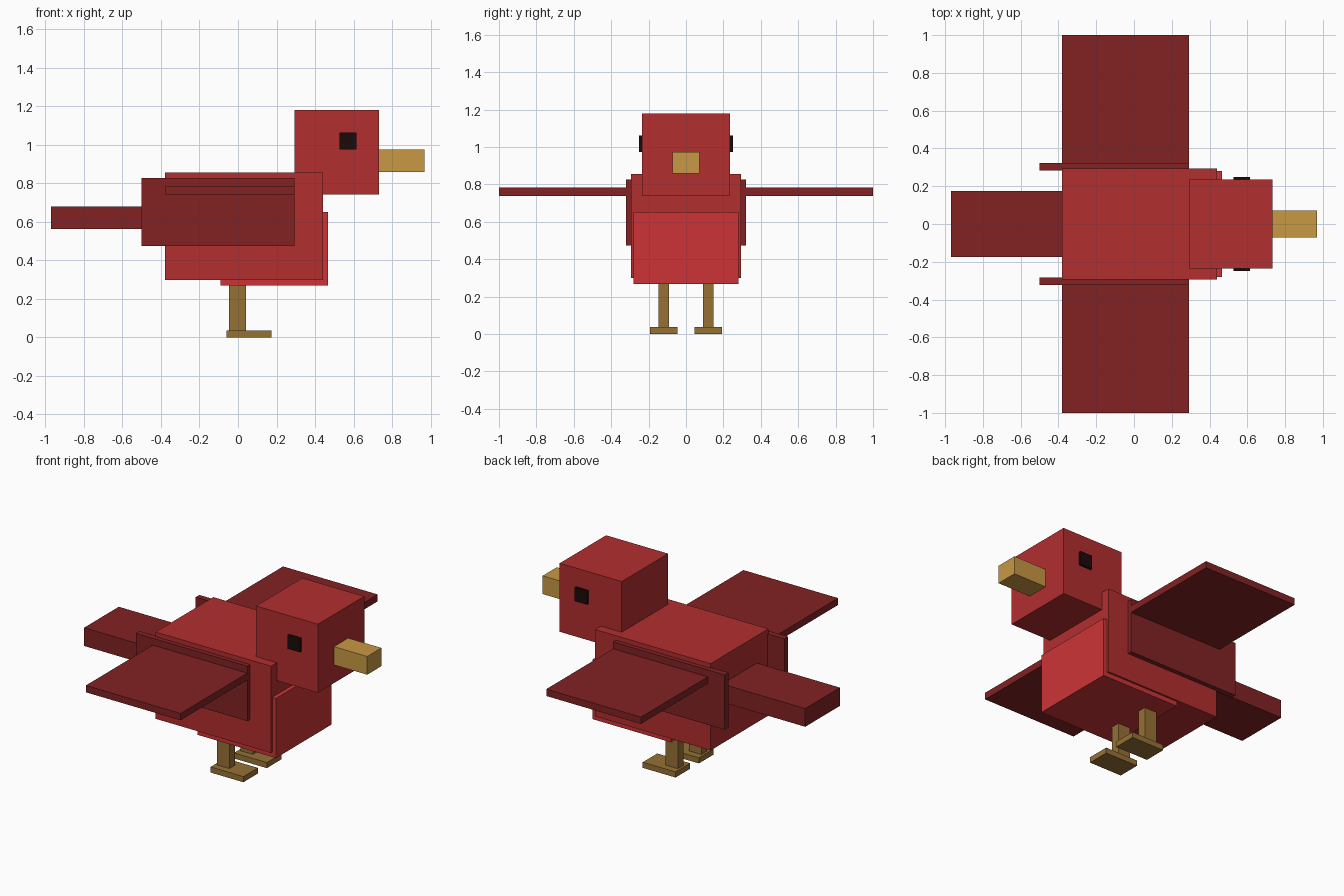
import bpy
import bmesh

if "Cube" in bpy.data.objects:
    bpy.data.objects.remove(bpy.data.objects["Cube"])


def material(name, rgb):
    """Flat material from an 8-bit sRGB colour, stored as linear values."""
    def linear(v):
        v /= 255
        return v / 12.92 if v <= 0.04045 else ((v + 0.055) / 1.055) ** 2.4
    m = bpy.data.materials.new(name)
    m.diffuse_color = (*[linear(v) for v in rgb], 1)
    m.use_nodes = True
    m.node_tree.nodes["Principled BSDF"].inputs["Base Color"].default_value = m.diffuse_color
    return m


RED = material("body red", (178, 46, 47))
BRIGHT = material("breast red", (204, 52, 53))
DARK = material("wing dark red", (130, 34, 35))
BEAK = material("beak ochre", (200, 152, 68))
LEG = material("leg brown", (150, 113, 53))
EYE = material("eye black", (26, 10, 11))


def box(name, mat, x, y, z):
    """Box spanning the given (min, max) ranges."""
    bm = bmesh.new()
    bmesh.ops.create_cube(bm, size=1)
    for v in bm.verts:
        v.co = [r[0] if c < 0 else r[1] for c, r in zip(v.co, (x, y, z))]
    mesh = bpy.data.meshes.new(name)
    bm.to_mesh(mesh)
    bm.free()
    mesh.materials.append(mat)
    obj = bpy.data.objects.new(name, mesh)
    bpy.context.collection.objects.link(obj)


def pair(name, mat, x, y, z):
    """Left and right boxes mirrored across the y = 0 plane."""
    box("left_" + name, mat, x, y, z)
    box("right_" + name, mat, x, (-y[1], -y[0]), z)


# Torso, breast and tail
box("body", RED, (-0.38, 0.44), (-0.293, 0.293), (0.298, 0.855))
box("breast", BRIGHT, (-0.09, 0.467), (-0.281, 0.281), (0.268, 0.651))
box("tail", DARK, (-0.97, -0.38), (-0.176, 0.176), (0.563, 0.68))

# Head, beak and eyes
box("head", RED, (0.292, 0.732), (-0.235, 0.235), (0.74, 1.18))
box("beak", BEAK, (0.732, 0.968), (-0.072, 0.072), (0.857, 0.974))
pair("eye", EYE, (0.527, 0.615), (0.235, 0.25), (0.974, 1.062))

# Side panels and outstretched wings
pair("wing_base", DARK, (-0.5, 0.292), (0.284, 0.322), (0.474, 0.826))
pair("wing", DARK, (-0.38, 0.292), (0.3, 1.0), (0.738, 0.782))

# Legs and feet
pair("leg", LEG, (-0.046, 0.042), (0.09, 0.148), (0.03, 0.275))
pair("foot", LEG, (-0.06, 0.173), (0.045, 0.192), (0.0, 0.036))
